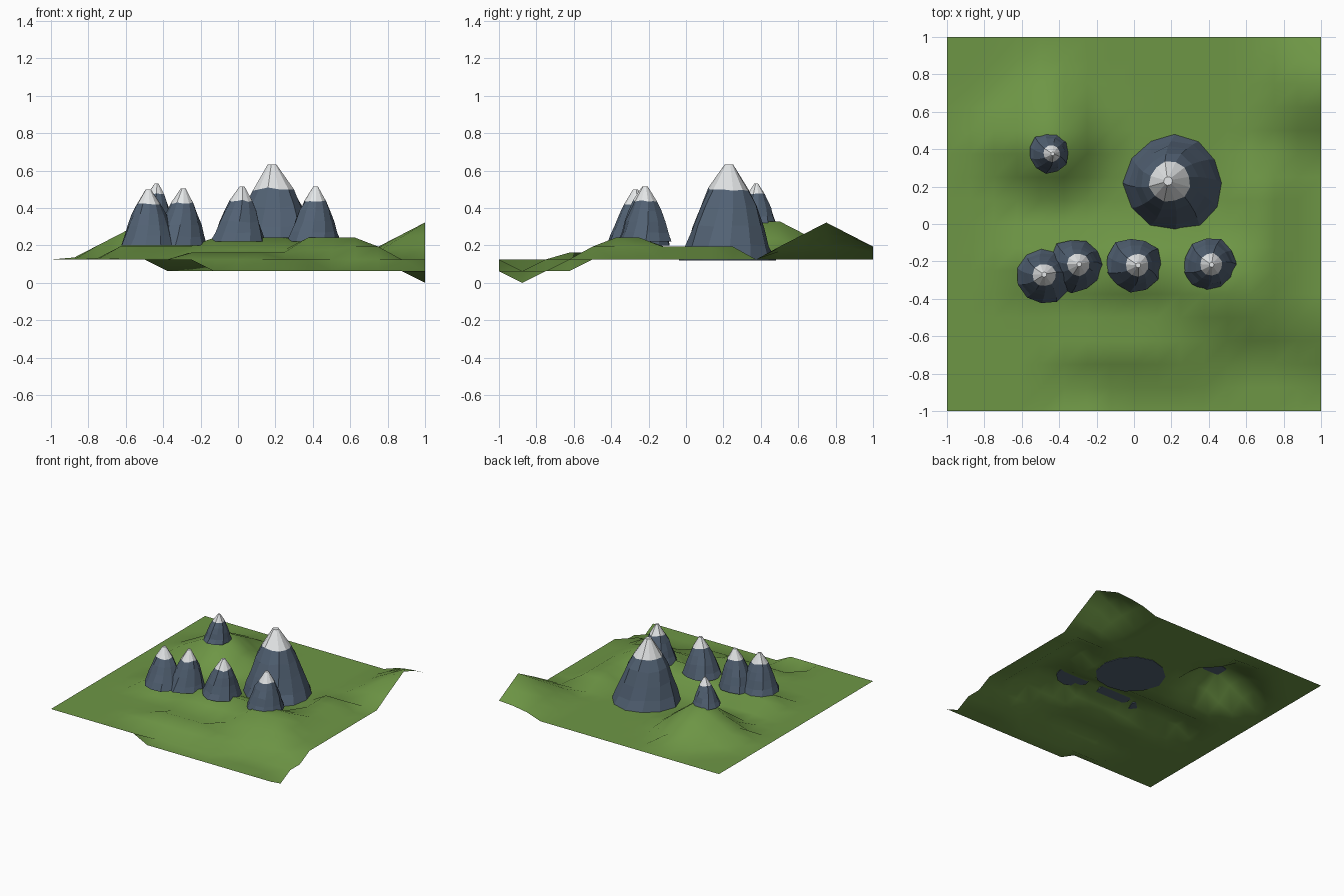
import bpy, bmesh, math, random

if "Cube" in bpy.data.objects:
    bpy.data.objects.remove(bpy.data.objects["Cube"])

random.seed(4)


def material(name, rgb):
    m = bpy.data.materials.new(name)
    m.diffuse_color = (*rgb, 1)
    m.use_nodes = True
    m.node_tree.nodes["Principled BSDF"].inputs["Base Color"].default_value = m.diffuse_color
    return m


GRASS = material("grass_green", (0.155, 0.305, 0.06))
ROCK = material("slate_rock", (0.085, 0.122, 0.175))
SNOW = material("snow_white", (0.85, 0.87, 0.88))

CELL, STEP = 0.125, 0.0645   # terrain tile size and height step

# raised and sunken areas: x0, x1, y0, y1, level; they slope one step per tile
RAISED = [
    (1, 1, 0.75, 0.75, 5),                # edge hill
    (-0.625, 0.25, -0.25, -0.125, 3.05),  # plateau
    (-0.125, 0.375, -0.25, -0.25, 3.75),  # upper plateau
    (0.375, 0.625, -0.375, -0.25, 3.75),  # upper east plateau
    (0.625, 0.75, -0.5, 0.25, 3),         # east ridge
    (-0.25, 0.125, -0.625, -0.625, 2.5),  # low front rise
]
SUNK = [
    (-0.375, 1, -0.875, -0.875, 1),
    (-0.125, 1, -1, -0.875, 1),
    (0.5, 1, -0.875, -0.75, 1),
    (1, 1, -0.875, -0.625, 1),
    (1, 1, -0.875, -0.875, 0),
]


def distance(x, y, a):
    dx = max(a[0] - x, 0, x - a[1])
    dy = max(a[2] - y, 0, y - a[3])
    return 0.5 * (max(dx, dy) + math.hypot(dx, dy)) / CELL


def knoll(x, y):
    # steeper to the south and east
    dx = max(-0.5 - x, 0, 1.45 * (x + 0.375))
    dy = max(1.45 * (0.375 - y), 0, y - 0.5)
    return 5.1 - (dx + dy) / CELL


def ground(x, y):
    h = max([2, knoll(x, y)] + [a[4] - distance(x, y, a) for a in RAISED])
    h = min([h] + [a[4] + distance(x, y, a) for a in SUNK])
    return h * (0.0625 if h <= 2 else STEP)


def add_object(name, bm, mats, smooth):
    me = bpy.data.meshes.new(name)
    bm.to_mesh(me)
    bm.free()
    for m in mats:
        me.materials.append(m)
    for p in me.polygons:
        p.use_smooth = smooth
    ob = bpy.data.objects.new(name, me)
    bpy.context.collection.objects.link(ob)


# grassy terrain sheet
bm = bmesh.new()
bmesh.ops.create_grid(bm, x_segments=16, y_segments=16, size=1)
for v in bm.verts:
    v.co.z = ground(v.co.x, v.co.y)
add_object("terrain", bm, [GRASS], True)

# mountain profile: height fraction, radius fraction
PROFILE = [(0, 1), (0.16, 0.87), (0.36, 0.74), (0.56, 0.59), (0.74, 0.42), (1, 0.09)]


def mountain(name, x, y, r, z0, z1, tip, sides=11):
    bm = bmesh.new()
    lobes = [random.uniform(0.94, 1.04) for _ in range(sides)]
    rings = []
    for k, (f, rf) in enumerate(PROFILE):
        ring = []
        for i in range(sides):
            a = 2 * math.pi * i / sides + 0.06 * k
            rr = r * rf * (lobes[i] + random.uniform(-0.03, 0.03))
            dz = random.uniform(-0.02, 0.02) if 0 < k < 5 else 0
            ring.append(bm.verts.new((x + tip[0] * f + rr * math.cos(a),
                                      y + tip[1] * f + rr * math.sin(a),
                                      z0 + (f + dz) * (z1 - z0))))
        rings.append(ring)
    for k in range(len(rings) - 1):
        for i in range(sides):
            j = (i + 1) % sides
            face = bm.faces.new((rings[k][i], rings[k][j], rings[k + 1][j], rings[k + 1][i]))
            face.material_index = 1 if k == 4 else 0   # snow cap
    bm.faces.new(rings[0][::-1])
    bm.faces.new(rings[-1]).material_index = 1
    add_object(name, bm, [ROCK, SNOW], False)


mountain("great_mountain", 0.218, 0.22, 0.267, 0.12, 0.633, (-0.035, 0.01), 12)
mountain("centre_mountain", 0.002, -0.215, 0.147, 0.222, 0.515, (0.02, -0.005))
mountain("east_mountain", 0.405, -0.215, 0.143, 0.222, 0.515, (0.01, -0.003))
mountain("west_mountain", -0.313, -0.22, 0.145, 0.2, 0.505, (0.02, 0.005))
mountain("far_west_mountain", -0.475, -0.28, 0.15, 0.2, 0.5, (-0.005, 0.01))
mountain("knoll_mountain", -0.455, 0.38, 0.108, 0.32, 0.532, (0.02, -0.005))
